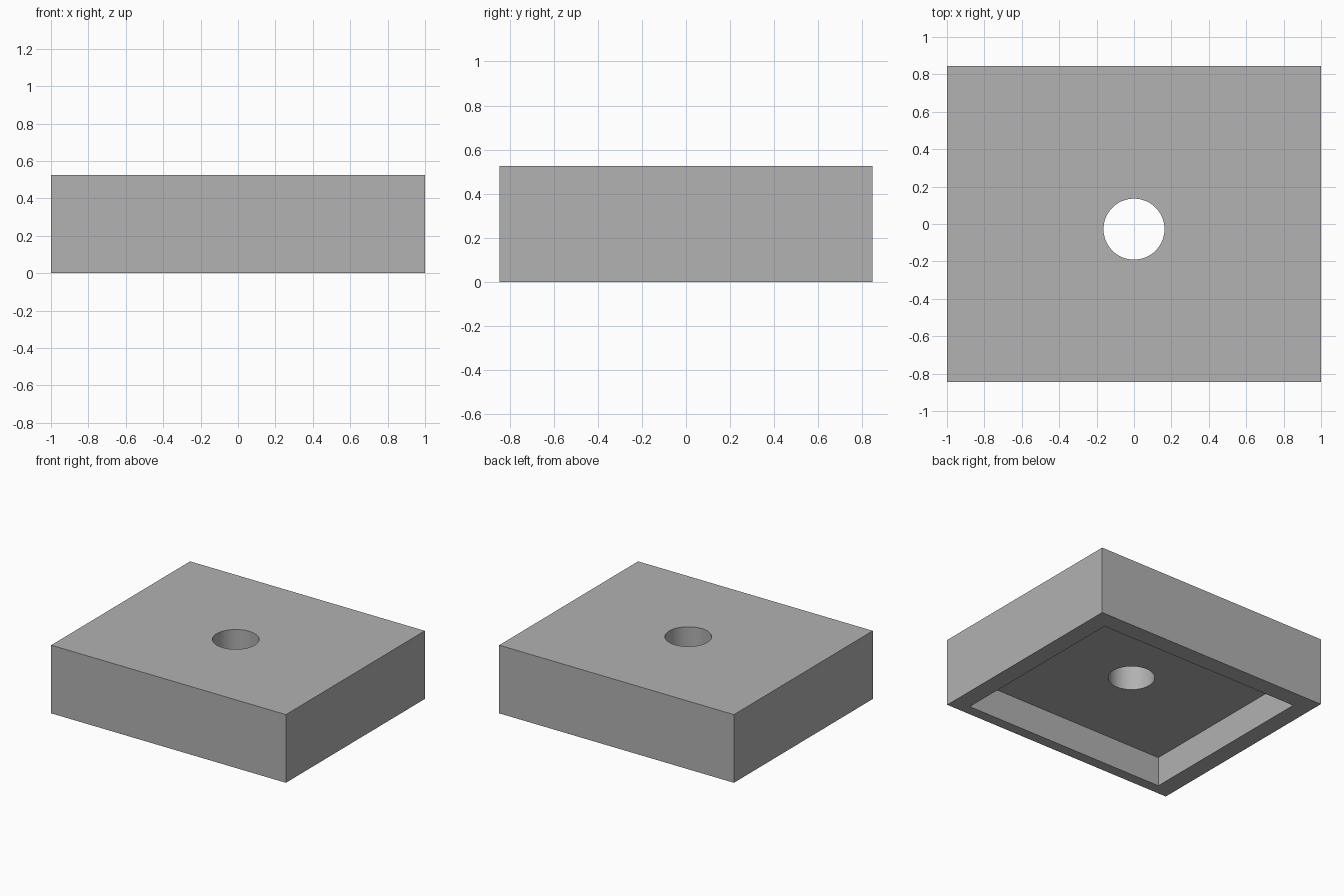
import bpy
import math

WIDTH, DEPTH, HEIGHT = 2.0, 1.69, 0.525
WALL = 0.1375            # side and back rim thickness
FRONT_WALL = 0.0825
POCKET = 0.227           # recess height from the underside
HOLE_RADIUS = 0.163
CENTRE_Y = (FRONT_WALL - WALL) / 2

cube = bpy.data.objects.get("Cube")
if cube:
    bpy.data.objects.remove(cube, do_unlink=True)

grey = bpy.data.materials.new("grey")
grey.use_nodes = True
grey.diffuse_color = (0.445, 0.445, 0.445, 1)
grey.node_tree.nodes["Principled BSDF"].inputs["Base Color"].default_value = grey.diffuse_color


def box(name, size, location):
    bpy.ops.mesh.primitive_cube_add(size=1, location=location)
    obj = bpy.context.object
    obj.name = name
    obj.scale = size
    bpy.ops.object.transform_apply(location=False, rotation=False, scale=True)
    obj.data.materials.append(grey)
    return obj


def cut(target, cutter):
    cutter.hide_render = True
    mod = target.modifiers.new(cutter.name, 'BOOLEAN')
    mod.operation = 'DIFFERENCE'
    mod.solver = 'EXACT'
    mod.object = cutter
    bpy.context.view_layer.objects.active = target
    bpy.ops.object.modifier_apply(modifier=mod.name)
    bpy.data.objects.remove(cutter, do_unlink=True)


# Solid block
block = box("block", (WIDTH, DEPTH, HEIGHT), (0, 0, HEIGHT / 2))

# Rectangular recess in the underside
recess = box("recess_cutter",
             (WIDTH - 2 * WALL, DEPTH - WALL - FRONT_WALL, POCKET * 2),
             (0, CENTRE_Y, 0))
cut(block, recess)

# Round hole through the top, centred on the recess
bpy.ops.mesh.primitive_cylinder_add(vertices=96, radius=HOLE_RADIUS, depth=HEIGHT * 3,
                                    location=(0, CENTRE_Y, HEIGHT / 2))
hole = bpy.context.object
hole.name = "hole_cutter"
hole.data.materials.append(grey)
cut(block, hole)

# Smooth hole wall with crisp edges elsewhere
bpy.ops.object.select_all(action='DESELECT')
block.select_set(True)
bpy.context.view_layer.objects.active = block
bpy.ops.object.shade_smooth_by_angle(angle=math.radians(30))
